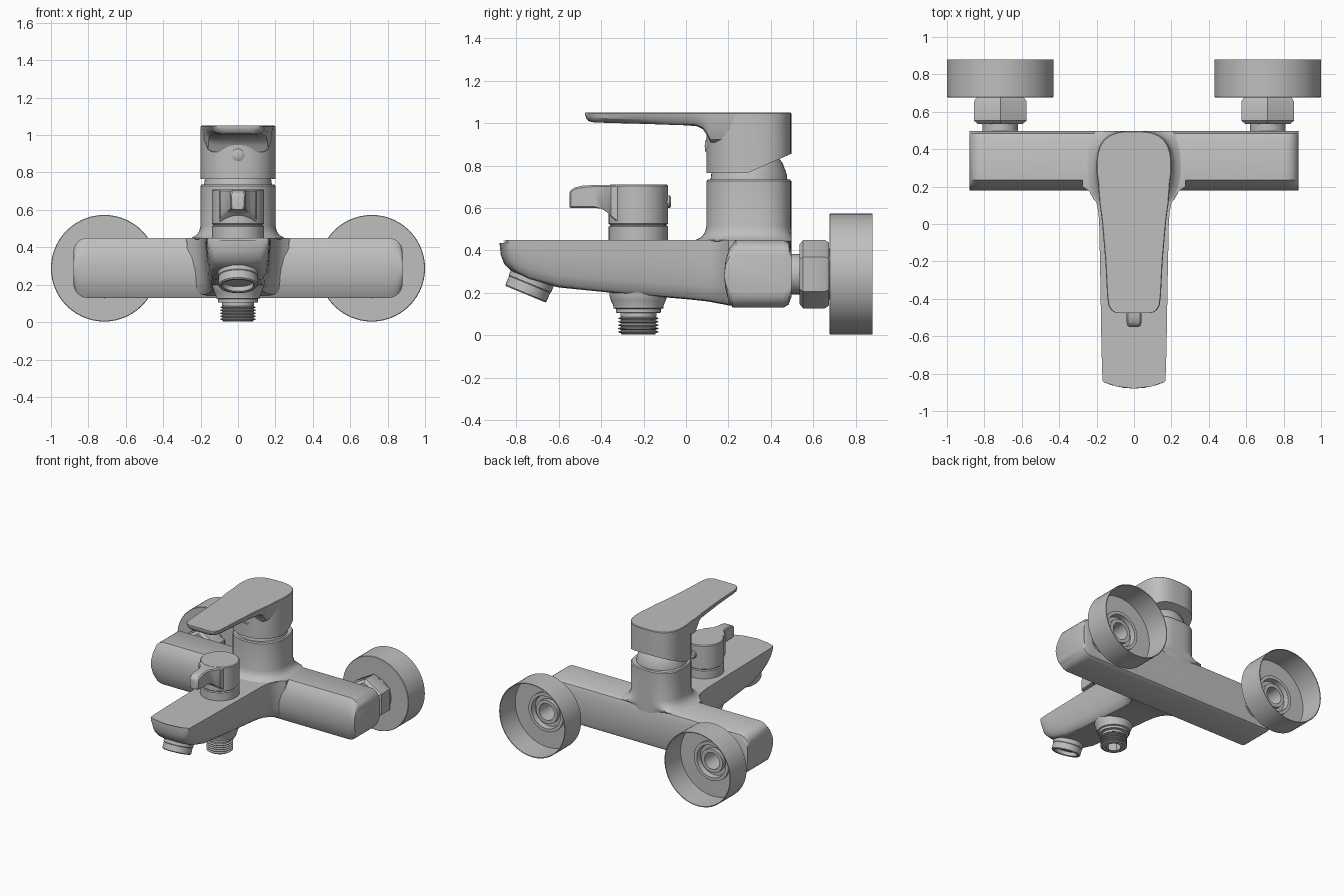
import bpy, bmesh
from math import sin, cos, pi, radians
from mathutils import Matrix, Vector

cube = bpy.data.objects.get("Cube")
if cube:
    bpy.data.objects.remove(cube, do_unlink=True)

COLOUR = (0.52, 0.52, 0.52, 1)
metal = bpy.data.materials.new("brushed_grey_metal")
metal.use_nodes = True
metal.diffuse_color = COLOUR
metal.node_tree.nodes["Principled BSDF"].inputs["Base Color"].default_value = COLOUR


def finish(name, bm, angle=32):
    """Turn a bmesh into a named, shaded object."""
    bmesh.ops.remove_doubles(bm, verts=bm.verts, dist=0.0004)
    bmesh.ops.recalc_face_normals(bm, faces=bm.faces)
    mesh = bpy.data.meshes.new(name)
    bm.to_mesh(mesh)
    bm.free()
    mesh.materials.append(metal)
    mesh.shade_smooth()
    mesh.set_sharp_from_angle(angle=radians(angle))
    obj = bpy.data.objects.new(name, mesh)
    bpy.context.collection.objects.link(obj)
    return obj


def skin(rings, caps=True, loop=False):
    """Join rings of points with quads."""
    bm = bmesh.new()
    rows = [[bm.verts.new(p) for p in ring] for ring in rings]
    n = len(rows[0])
    pairs = list(zip(rows, rows[1:])) + ([(rows[-1], rows[0])] if loop else [])
    for a, b in pairs:
        for i in range(n):
            j = (i + 1) % n
            bm.faces.new((a[i], a[j], b[j], b[i]))
    if caps and not loop:
        bm.faces.new(rows[0])
        bm.faces.new(rows[-1])
    return bm


def lathe(name, profile, place, turn=0, sides=40, loop=False):
    """Spin (radius, height) points; place and tilt about x."""
    rings = [[(max(r, 0.0001) * cos(2 * pi * i / sides + pi / 2),
               max(r, 0.0001) * sin(2 * pi * i / sides + pi / 2), h)
              for i in range(sides)] for r, h in profile]
    bm = skin(rings, caps=False, loop=loop)
    bm.transform(Matrix.Translation(place) @ Matrix.Rotation(radians(turn), 4, 'X'))
    return finish(name, bm)


def mirrored(half):
    """Complete a right-hand outline of (x, z) points that starts at the top."""
    return half + [(-x, z) for x, z in reversed(half) if x > 0]


def plan(r, count=48):
    """Squarish round plan, flatter towards the back."""
    pts = []
    for i in range(count):
        a = 2 * pi * i / count
        c, s = cos(a), sin(a)
        n = 2.9 if s > 0 else 2.3
        k = r / (abs(c) ** n + abs(s) ** n) ** (1 / n)
        pts.append((k * c, min(0.297 + k * s, 0.497)))
    return pts


# Horizontal body bar with rounded ends
section = [(.235, .16), (.205, .12), (.186, .06), (.18, 0), (.184, -.06), (.198, -.12),
           (.22, -.16), (.46, -.16), (.485, -.145), (.497, -.11), (.497, .11),
           (.485, .145), (.46, .16)]
R = 0.075
ends = [(.88 - R + R * cos(a), 1 - R * (1 - sin(a)) / .16)
        for a in [radians(d) for d in range(0, 91, 15)]]
stations = [(-x, s) for x, s in ends] + ends[::-1]
finish("body_bar", skin([[(x, y, .29 + z * s) for y, z in section] for x, s in stations]))

# Spout, flaring into the bar
spout = [(-.88, .163, .015), (-.874, .167, .07), (-.858, .168, .115), (-.82, .17, .15),
         (-.75, .172, .185), (-.6, .175, .225), (-.3, .18, .255), (0, .186, .28),
         (.06, .19, .286), (.11, .2, .292), (.15, .217, .3), (.18, .245, .305),
         (.2, .275, .31), (.3, .275, .31)]
rings = []
for y, w, h in spout:
    half = [(0, .45), (.6 * w, .45), (w, .45), (.985 * w, .45 - .25 * h),
            (.95 * w, .45 - .5 * h), (.88 * w, .45 - .75 * h), (.79 * w, .45 - .93 * h),
            (.7 * w, .45 - .985 * h), (.35 * w, .45 - h), (0, .45 - h)]
    bend = .035 * max(0, 1 - (y + .88) / .25)
    rings.append([(x, y + bend * (x / w) ** 2, z) for x, z in mirrored(half)])
finish("spout", skin(rings))

# Aerator under the spout tip
lathe("aerator", [(0, .03), (.083, .03), (.083, .004), (.088, 0), (.1, 0), (.105, .006),
                  (.105, .05), (.108, .054), (.108, .13), (0, .13)], (0, -.757, .193), -22.4)

# Cartridge column with a flared foot
flare = [(.2, .3), (.2, .42), (.26, .445), (.245, .452), (.222, .465), (.208, .485),
         (.2, .515), (.2, .727), (.194, .735)]
finish("column", skin([[(x, y, z) for x, y in plan(r)] for r, z in flare]))
lathe("column_neck", [(0, .72), (.183, .72), (.178, .76), (.16, .81), (.13, .85), (0, .85)],
      (0, .297, 0))

# Handle cap with its rear underside cut on a slant
bm = skin([[(x, y, z) for x, y in plan(.2)] for z in (.765, 1.046)]
          + [[(x, y, 1.05) for x, y in plan(.196)]])
cut = bmesh.ops.bisect_plane(bm, geom=bm.verts[:] + bm.edges[:] + bm.faces[:],
                             plane_co=(0, .29, .765),
                             plane_no=Vector((0, .09, -.205)).normalized(), clear_outer=True)
bmesh.ops.holes_fill(bm, edges=[e for e in bm.edges if e.is_boundary])
finish("handle_cap", bm)

# Lever blade
lever = [(-.476, .085, 1.04), (-.472, .105, 1.025), (-.46, .122, 1.01), (-.435, .137, 1.004),
         (-.38, .144, 1.002), (-.2, .153, .997), (0, .17, .99), (.05, .176, .986),
         (.08, .18, .972), (.098, .183, .945), (.115, .185, .91), (.2, .191, .91),
         (.3, .199, .91)]
rings = []
for y, w, z in lever:
    drop = 1.05 - z
    half = [(0, 1.05), (w - .004, 1.05), (w, 1.046), (w - .006, 1.05 - .55 * drop),
            (w - .025, 1.05 - .9 * drop), (w - .05, z), (0, z)]
    rings.append([(x, y, h) for x, h in mirrored(half)])
finish("lever", skin(rings))
lathe("handle_screw_cover", [(0, 0), (.025, .003), (.04, .015), (.04, .06), (0, .06)],
      (0, .088, .893), -90, 24)

# Diverter base, knob, finger arm and rear button
DY = -.225
lathe("diverter_base", [(0, .4), (.14, .4), (.14, .512), (.132, .517), (.132, .53), (0, .53)],
      (0, DY, 0))
lathe("diverter_knob", [(0, .522), (.136, .522), (.14, .526), (.14, .704), (.134, .71),
                        (0, .71)], (0, DY, 0))
arm = [(-.55, .026, .603, .67), (-.542, .036, .6, .685), (-.525, .04, .6, .697),
       (-.49, .04, .6, .705), (-.43, .042, .6, .709), (-.4, .052, .597, .709),
       (-.375, .075, .582, .709), (-.355, .095, .56, .709), (-.32, .1, .53, .709),
       (-.25, .1, .53, .709)]
finish("diverter_arm", skin([[(x, y, z) for x, z in mirrored(
    [(0, t), (w - .008, t), (w, t - .008), (w, b + .006), (w - .006, b), (0, b)])]
    for y, w, b, t in arm]))
lathe("diverter_button", [(0, 0), (.03, 0), (.03, .035), (.024, .042), (0, .042)],
      (0, -.113, .63), -90, 20)

# Shower outlet: collar and threaded hollow nipple
lathe("outlet_collar", [(0, .24), (.137, .24), (.137, .19), (.13, .165), (.118, .138),
                        (.118, .127), (.106, .124), (.106, .106), (.085, .104),
                        (.085, .088), (0, .088)], (0, DY, 0))
thread = [(.08, .1)]
for i in range(5):
    z = .086 - i * .016
    thread += [(.082, z), (.095, z - .005), (.095, z - .008), (.082, z - .013)]
lathe("outlet_thread", thread + [(.08, .004), (.058, .004), (.055, .01)], (0, DY, 0))
lathe("outlet_hex_bore", [(.058, .01), (.058, .085), (0, .085)], (0, DY, 0), 0, 6)
lathe("outlet_lip", [(.05, .01), (.066, .01), (.066, .006), (.05, .006)], (0, DY, 0), loop=True)

# Wall connections on both sides
for side, x in (("left", .715), ("right", -.715)):
    spot = (x, 0, .288)
    lathe(side + "_pipe", [(0, .47), (.095, .47), (.095, .55), (0, .55)], spot, -90)
    lathe(side + "_nut", [(.09, .535), (.14, .535), (.162, .553), (.162, .655), (.148, .675)],
          spot, -90, 6)
    lathe(side + "_wall_cover", [(.135, .677), (.282, .677), (.285, .68), (.285, .88),
                                 (.279, .88), (.279, .69), (.135, .69)], spot, -90, 56, True)
    lathe(side + "_union", [(.15, .685), (.15, .71), (.125, .71), (.12, .67), (.092, .67),
                            (.092, .7), (.065, .7), (.06, .56), (0, .56)], spot, -90)
